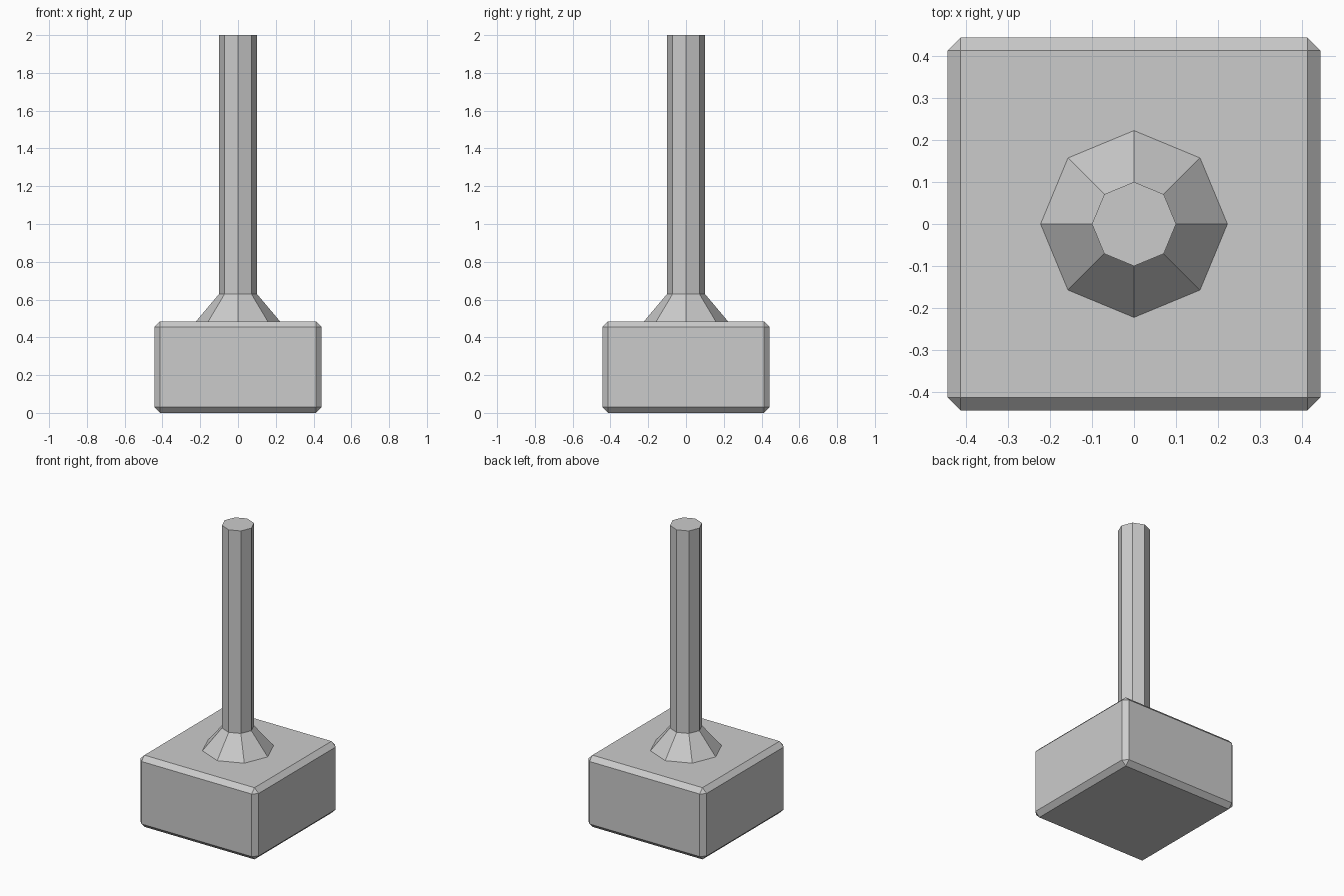
import bpy
import bmesh
from mathutils import Matrix

cube = bpy.data.objects.get("Cube")
if cube:
    bpy.data.objects.remove(cube, do_unlink=True)

# Single plain grey
grey = bpy.data.materials.new("light_grey")
grey.use_nodes = True
colour = (0.6, 0.6, 0.6, 1.0)
grey.diffuse_color = colour
grey.node_tree.nodes["Principled BSDF"].inputs["Base Color"].default_value = colour

HALF, BEVEL = 0.443, 0.031
BLOCK_TOP, COLLAR_TOP, TOP = 0.485, 0.63, 2.0
COLLAR_R, SHAFT_R = 0.222, 0.1


def add_object(name, bm):
    mesh = bpy.data.meshes.new(name)
    bm.to_mesh(mesh)
    bm.free()
    mesh.materials.append(grey)
    obj = bpy.data.objects.new(name, mesh)
    bpy.context.collection.objects.link(obj)
    return obj


# Block with chamfered edges
bm = bmesh.new()
bmesh.ops.create_cube(bm, size=1.0)
bmesh.ops.scale(bm, vec=(2 * HALF, 2 * HALF, BLOCK_TOP), verts=bm.verts)
bmesh.ops.translate(bm, vec=(0, 0, BLOCK_TOP / 2), verts=bm.verts)
block = add_object("hammer_head", bm)
chamfer = block.modifiers.new("chamfer", 'BEVEL')
chamfer.width = BEVEL
chamfer.segments = 1

# Handle: eight-sided shaft flaring into a collar on the block
bm = bmesh.new()
bmesh.ops.create_circle(bm, cap_ends=True, segments=8, radius=COLLAR_R,
                        matrix=Matrix.Translation((0, 0, BLOCK_TOP)))
bm.faces.ensure_lookup_table()
face = bm.faces[0]
for z, scale in ((COLLAR_TOP, SHAFT_R / COLLAR_R), (TOP, 1.0)):
    face = bmesh.ops.extrude_discrete_faces(bm, faces=[face])["faces"][0]
    for v in face.verts:
        v.co = (v.co.x * scale, v.co.y * scale, z)
bmesh.ops.recalc_face_normals(bm, faces=bm.faces)
add_object("handle", bm)
